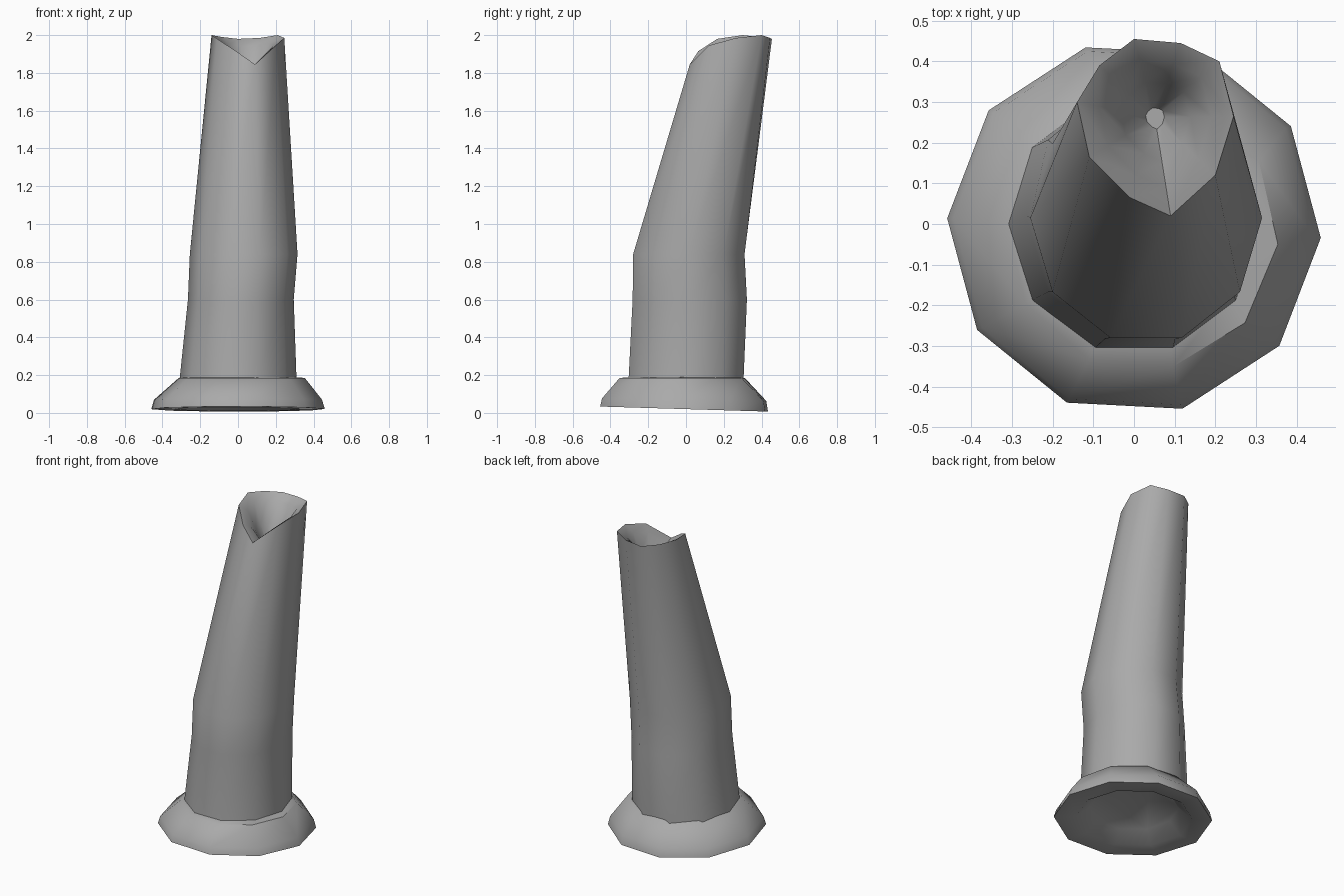
import bpy
import bmesh
from math import cos, sin, radians, tau

SIDES = 10

cube = bpy.data.objects.get("Cube")
if cube:
    bpy.data.objects.remove(cube, do_unlink=True)

grey = bpy.data.materials.new("plain grey")
grey.use_nodes = True
colour = (0.4, 0.4, 0.4, 1)
grey.diffuse_color = colour
grey.node_tree.nodes["Principled BSDF"].inputs["Base Color"].default_value = colour


def ring(cx, cy, z, rx, ry, phase=0, tilt=0):
    """Ten-sided ring, tilted along y."""
    points = []
    for k in range(SIDES):
        a = tau * k / SIDES + radians(phase)
        y = cy + ry * sin(a)
        points.append((cx + rx * cos(a), y, z + tilt * y))
    return points


def shrink(points, factor, z_keep, z_new):
    """Pull a ring toward its centre, blending its heights to z_new."""
    cx = sum(p[0] for p in points) / SIDES
    cy = sum(p[1] for p in points) / SIDES
    return [(cx + (x - cx) * factor, cy + (y - cy) * factor,
             z_new + (z - z_new) * z_keep) for x, y, z in points]


def loft(name, rings, cap_start=False, cap_end=False):
    bm = bmesh.new()
    loops = [[bm.verts.new(p) for p in r] for r in rings]
    for lower, upper in zip(loops, loops[1:]):
        for k in range(SIDES):
            n = (k + 1) % SIDES
            bm.faces.new((lower[k], lower[n], upper[n], upper[k]))
    if cap_start:
        bm.faces.new(loops[0][::-1])
    if cap_end:
        bm.faces.new(loops[-1])
    mesh = bpy.data.meshes.new(name)
    bm.to_mesh(mesh)
    bm.free()
    mesh.materials.append(grey)
    obj = bpy.data.objects.new(name, mesh)
    bpy.context.collection.objects.link(obj)
    bpy.ops.object.select_all(action='DESELECT')
    obj.select_set(True)
    bpy.context.view_layer.objects.active = obj
    bpy.ops.object.shade_smooth_by_angle(angle=radians(45))
    return obj


# Foot: recessed underside, thin lip, sloping flange and ledge
loft("foot", [
    ring(0, 0, 0.09, 0.26, 0.26, -3),
    ring(0, 0, 0.02, 0.34, 0.34, -3, -0.03),
    ring(0, -0.01, 0.02, 0.46, 0.46, -3, -0.03),
    ring(0, -0.01, 0.07, 0.445, 0.45, -3, -0.015),
    ring(0.02, -0.02, 0.185, 0.335, 0.34, -5),
    ring(0, 0, 0.19, 0.29, 0.29),
], cap_start=True)

# Bent stem with a notched lip and a hollow top
lip = [(0.245, 0.265, 1.985), (0.21, 0.40, 2.0), (0.115, 0.445, 1.985),
       (0, 0.455, 1.98), (-0.085, 0.39, 1.99), (-0.14, 0.30, 2.0),
       (-0.11, 0.165, 1.98), (-0.01, 0.065, 1.915), (0.09, 0.02, 1.845),
       (0.20, 0.12, 1.945)]
loft("stem", [
    ring(0, 0, 0.17, 0.31, 0.32),
    ring(0.015, 0.02, 0.60, 0.28, 0.318),
    ring(0.03, 0.015, 0.84, 0.285, 0.31),
    lip,
    shrink(lip, 0.72, 0.8, 1.79),
    shrink(lip, 0.45, 0.3, 1.76),
    shrink(lip, 0.12, 0.0, 1.70),
], cap_end=True)
